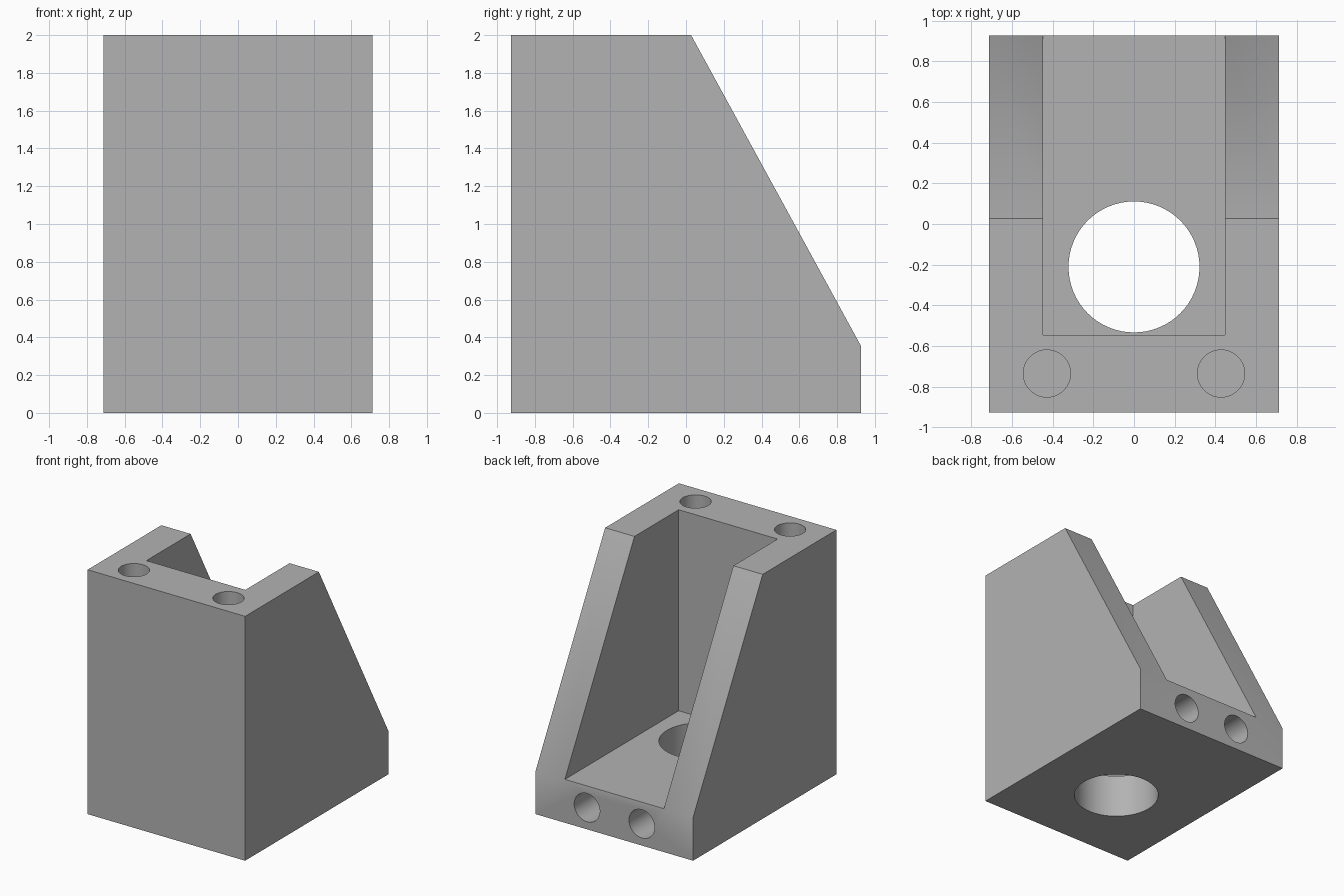
import bpy
import bmesh
import math

if "Cube" in bpy.data.objects:
    bpy.data.objects.remove(bpy.data.objects["Cube"])

HX, HY = 0.713, 0.926       # half width, half depth
FLOOR = 0.355               # base plate thickness

grey = bpy.data.materials.new("plain_grey")
grey.diffuse_color = (0.45, 0.45, 0.45, 1)
grey.use_nodes = True
grey.node_tree.nodes["Principled BSDF"].inputs["Base Color"].default_value = grey.diffuse_color


def extruded_profile(name, points, half_width):
    """Extrude a (y, z) profile symmetrically along x."""
    bm = bmesh.new()
    face = bm.faces.new([bm.verts.new((-half_width, y, z)) for y, z in points])
    ext = bmesh.ops.extrude_face_region(bm, geom=[face])
    verts = [g for g in ext["geom"] if isinstance(g, bmesh.types.BMVert)]
    bmesh.ops.translate(bm, verts=verts, vec=(2 * half_width, 0, 0))
    bmesh.ops.recalc_face_normals(bm, faces=bm.faces)
    mesh = bpy.data.meshes.new(name)
    bm.to_mesh(mesh)
    bm.free()
    obj = bpy.data.objects.new(name, mesh)
    bpy.context.collection.objects.link(obj)
    mesh.materials.append(grey)
    return obj


def cylinder(name, radius, depth, location, rotation=(0, 0, 0)):
    bpy.ops.mesh.primitive_cylinder_add(vertices=64, radius=radius, depth=depth,
                                        location=location, rotation=rotation)
    obj = bpy.context.object
    obj.name = name
    obj.data.materials.append(grey)
    return obj


# Bracket body with sloped rear
bracket = extruded_profile("bracket", [(-HY, 0), (HY, 0), (HY, FLOOR),
                                       (0.027, 2), (-HY, 2)], HX)

# Open pocket between the side walls
cutters = [extruded_profile("pocket_cutter", [(-0.545, FLOOR), (1.2, FLOOR),
                                              (1.2, 2.2), (-0.545, 2.2)], 0.448)]

# Large bore through the base plate
cutters.append(cylinder("bore_cutter", 0.322, 1.0, (0, -0.211, 0.2)))

# Blind screw holes in the top and in the rear edge
HOLE = 0.55
for side in (-1, 1):
    cutters.append(cylinder("top_hole_cutter", 0.116, 2 * HOLE, (side * 0.428, -0.735, 2)))
    cutters.append(cylinder("rear_hole_cutter", 0.116, 2 * HOLE, (side * 0.248, HY, FLOOR / 2),
                            (math.pi / 2, 0, 0)))

for cutter in cutters:
    cutter.hide_render = True
    cut = bracket.modifiers.new(cutter.name, "BOOLEAN")
    cut.operation = "DIFFERENCE"
    cut.solver = "EXACT"
    cut.object = cutter

# Apply the cuts and drop the cutters
bpy.ops.object.select_all(action="DESELECT")
bpy.context.view_layer.objects.active = bracket
bracket.select_set(True)
for name in [m.name for m in bracket.modifiers]:
    bpy.ops.object.modifier_apply(modifier=name)
for cutter in cutters:
    bpy.data.objects.remove(cutter)
bpy.ops.object.shade_smooth_by_angle(angle=math.radians(30))
